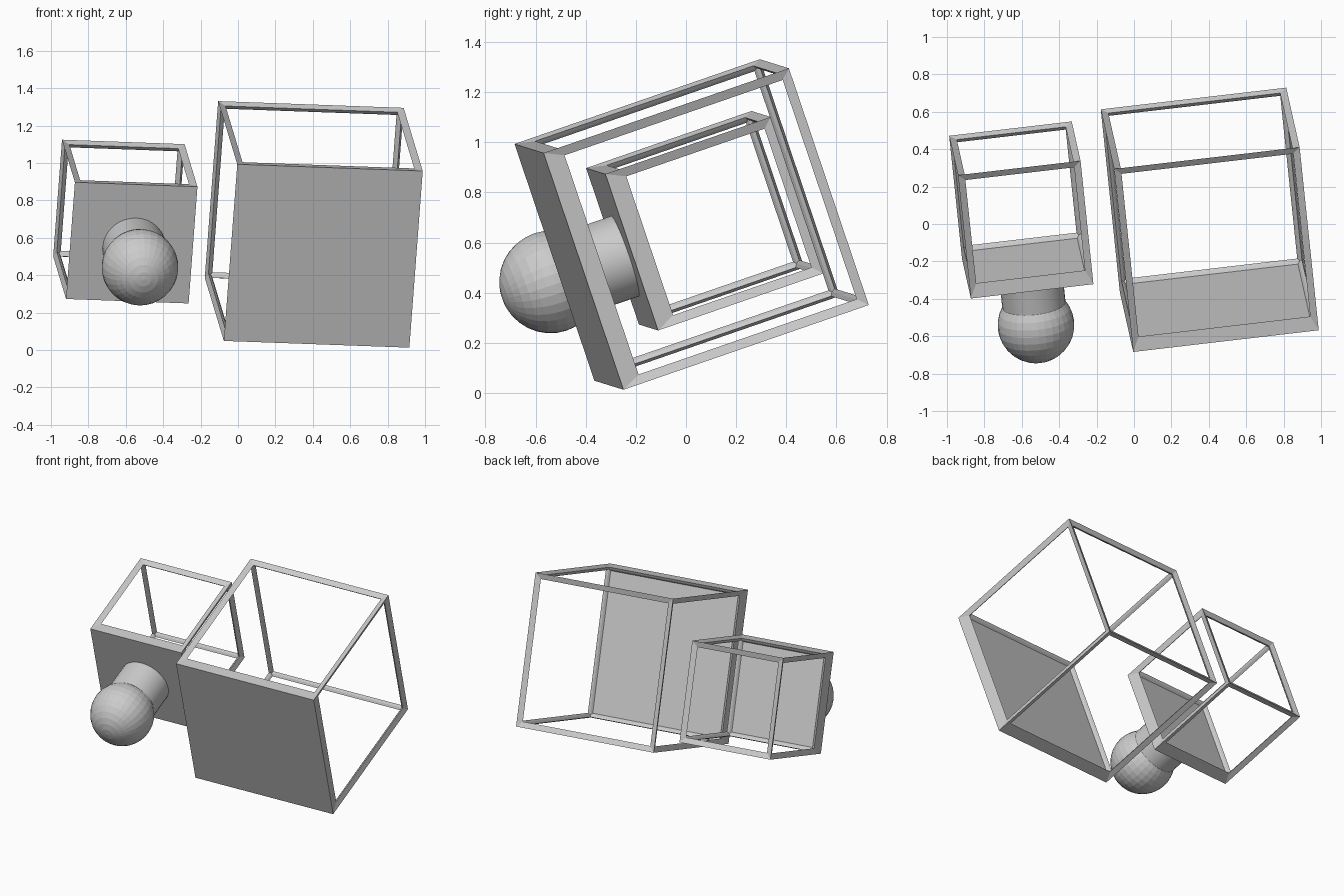
import bpy, bmesh, math
from mathutils import Vector, Matrix

if "Cube" in bpy.data.objects:
    bpy.data.objects.remove(bpy.data.objects["Cube"])

# Shared tilted axes of the whole assembly
X = Vector((0.992, 0.116, -0.036)).normalized()
Y = Vector((-0.099, 0.941, 0.325))
Y = (Y - X * Y.dot(X)).normalized()
Z = X.cross(Y)
ROT = Matrix((X, Y, Z)).transposed().to_4x4()

D = 0.0235      # half strut thickness
EXTRA = 0.041   # added depth of the front panel


def finish(name, bm, matrix, smooth=False):
    bmesh.ops.recalc_face_normals(bm, faces=bm.faces)
    mesh = bpy.data.meshes.new(name)
    bm.to_mesh(mesh)
    bm.free()
    ob = bpy.data.objects.new(name, mesh)
    bpy.context.collection.objects.link(ob)
    ob.matrix_world = matrix
    if smooth:
        bpy.context.view_layer.objects.active = ob
        ob.select_set(True)
        bpy.ops.object.shade_smooth_by_angle()
        ob.select_set(False)
    return ob


def ring(verts):
    return sorted(verts, key=lambda v: math.atan2(v.co.z, v.co.x))


def open_box(name, size, centre):
    """Wireframe cube whose front side is closed by a thick panel."""
    h = size / 2 - D
    bm = bmesh.new()
    bmesh.ops.create_cube(bm, size=2 * h)
    bmesh.ops.wireframe(bm, faces=bm.faces[:], thickness=2 * D, offset=0.0,
                        use_replace=True, use_boundary=True,
                        use_even_offset=True, use_relative_offset=False)
    # front panel: outer ring pushed forward and capped, inset ring capped behind
    outer = [v for v in bm.verts if v.co.y < -h - D / 2]
    inset = [v for v in bm.verts if abs(v.co.y + h) < 1e-4
             and max(abs(v.co.x), abs(v.co.z)) < h - D / 2]
    both = set(outer + inset)
    inside = [f for f in bm.faces if all(v in both for v in f.verts)]
    bmesh.ops.delete(bm, geom=inside, context='FACES_ONLY')
    for v in outer:
        v.co.y -= EXTRA
    bm.faces.new(ring(outer))
    bm.faces.new(ring(inset))
    shift = Matrix.Translation((0, EXTRA / 2, 0))
    finish(name, bm, Matrix.Translation(centre) @ ROT @ shift)


open_box("large_open_box", 1.019, (0.405, 0.0225, 0.672))
open_box("small_open_box", 0.68, (-0.6025, 0.075, 0.687))

# Ball and its neck, axis along the box depth
BALL = Vector((-0.524, -0.54, 0.443))
TURN = ROT @ Matrix.Rotation(math.pi / 2, 4, 'X')

bm = bmesh.new()
bmesh.ops.create_uvsphere(bm, u_segments=32, v_segments=16, radius=0.205)
finish("ball", bm, Matrix.Translation(BALL) @ TURN)

bm = bmesh.new()
bmesh.ops.create_cone(bm, cap_ends=True, segments=32, radius1=0.17, radius2=0.17, depth=0.2)
finish("ball_neck", bm, Matrix.Translation(BALL + Y * 0.215) @ TURN, smooth=True)
